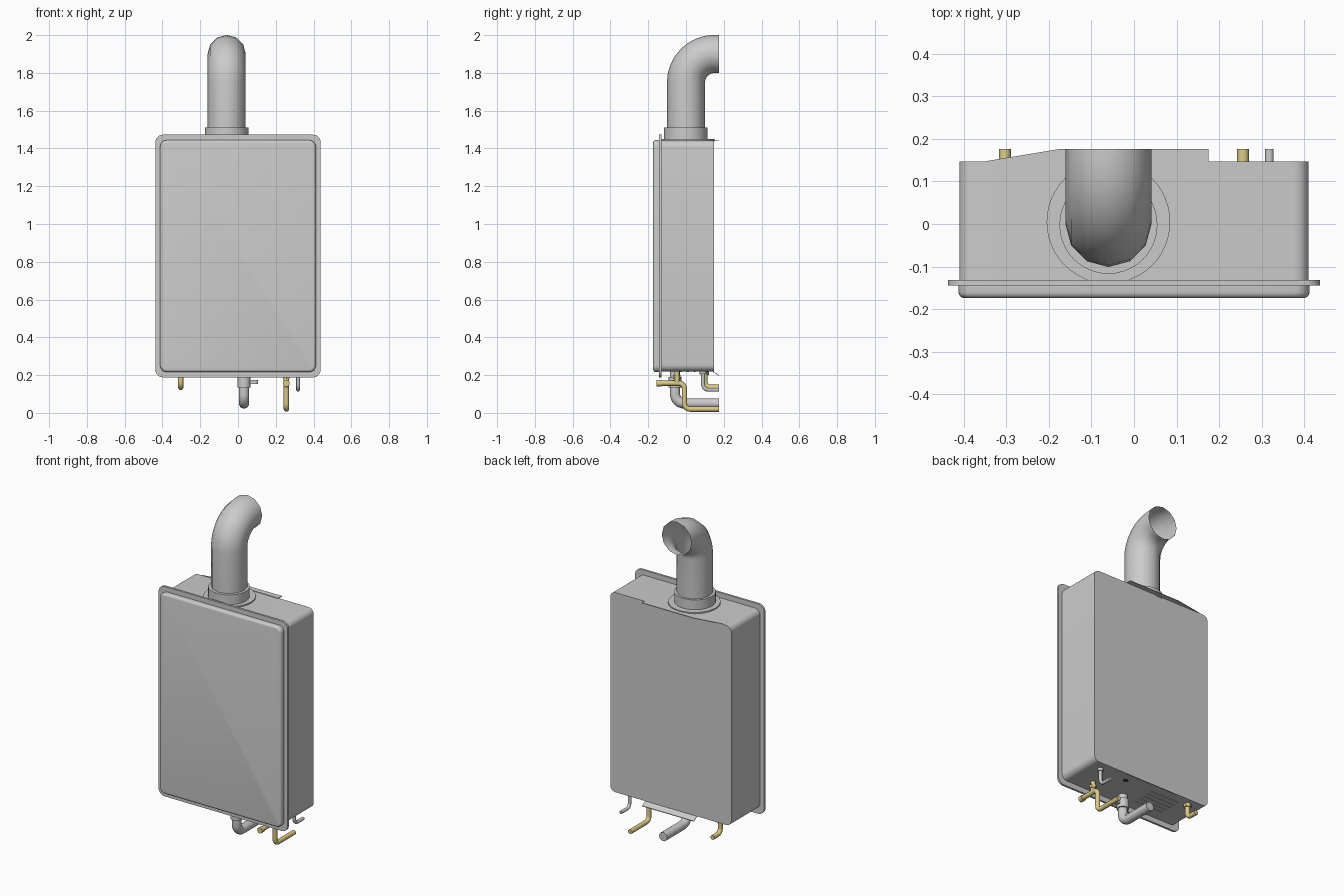
import bpy, bmesh
from math import cos, sin, pi, radians
from mathutils import Vector, Matrix

if "Cube" in bpy.data.objects:
    bpy.data.objects.remove(bpy.data.objects["Cube"])

BRASS = bpy.data.materials.new("brass")
BRASS.diffuse_color = (0.72, 0.6, 0.25, 1)
BRASS.use_nodes = True
BRASS.node_tree.nodes["Principled BSDF"].inputs["Base Color"].default_value = BRASS.diffuse_color
DARK = bpy.data.materials.new("dark")
DARK.diffuse_color = (0.05, 0.05, 0.05, 1)
DARK.use_nodes = True
DARK.node_tree.nodes["Principled BSDF"].inputs["Base Color"].default_value = DARK.diffuse_color


def finish(bm, name, mat=None, angle=35):
    bmesh.ops.recalc_face_normals(bm, faces=bm.faces)
    me = bpy.data.meshes.new(name)
    bm.to_mesh(me)
    bm.free()
    for p in me.polygons:
        p.use_smooth = True
    me.set_sharp_from_angle(angle=radians(angle))
    ob = bpy.data.objects.new(name, me)
    bpy.context.collection.objects.link(ob)
    if mat:
        me.materials.append(mat)
    return ob


def rounded_plate(name, hx, z0, z1, y0, y1, r, front_bevel=0):
    """Rounded rectangle in xz, extruded from y0 (front) to y1 (back)."""
    bm = bmesh.new()
    corners = [(hx - r, z1 - r), (-hx + r, z1 - r), (-hx + r, z0 + r), (hx - r, z0 + r)]
    ring = []
    for q, (cx, cz) in enumerate(corners):
        for i in range(7):
            a = q * pi / 2 + i * pi / 12
            ring.append(bm.verts.new((cx + r * cos(a), y0, cz + r * sin(a))))
    front = bm.faces.new(ring)
    edges = list(front.edges)
    ext = bmesh.ops.extrude_face_region(bm, geom=[front], use_keep_orig=True)
    for v in ext["geom"]:
        if isinstance(v, bmesh.types.BMVert):
            v.co.y = y1
    if front_bevel:
        bmesh.ops.bevel(bm, geom=edges, offset=front_bevel, segments=4, profile=0.5, affect='EDGES')
    return finish(bm, name)


def box(name, lo, hi, mat=None):
    bm = bmesh.new()
    bmesh.ops.create_cube(bm, size=1)
    for v in bm.verts:
        v.co = Vector([(a + b) / 2 + c * (b - a) for a, b, c in zip(lo, hi, v.co)])
    return finish(bm, name, mat)


def disc(name, x, y, z0, z1, r, sides=32, mat=None):
    bm = bmesh.new()
    bmesh.ops.create_cone(bm, cap_ends=True, segments=sides, radius1=r, radius2=r, depth=z1 - z0,
                          matrix=Matrix.Translation((x, y, (z0 + z1) / 2)))
    return finish(bm, name, mat)


def pipe(name, x, pts, r, bend=0.03, sides=12, mat=None, caps=True):
    """Round tube along a (y, z) path at constant x, right-angle corners filleted."""
    P = [Vector((x, y, z)) for y, z in pts]
    path = [(P[0], (P[1] - P[0]).normalized())]
    for p0, p, p1 in zip(P, P[1:], P[2:]):
        a, b = (p - p0).normalized(), (p1 - p).normalized()
        c = p - a * bend + b * bend
        for i in range(9):
            t = i * pi / 16
            path.append((c - b * bend * cos(t) + a * bend * sin(t), a * cos(t) + b * sin(t)))
    path.append((P[-1], (P[-1] - P[-2]).normalized()))
    bm = bmesh.new()
    X = Vector((1, 0, 0))
    rings = []
    for c, t in path:
        n = t.cross(X)
        rings.append([bm.verts.new(c + r * (X * cos(2 * pi * k / sides) + n * sin(2 * pi * k / sides)))
                      for k in range(sides)])
    for A, B in zip(rings, rings[1:]):
        for k in range(sides):
            bm.faces.new((A[k], A[k - 1], B[k - 1], B[k]))
    if caps:
        bm.faces.new(rings[0])
        bm.faces.new(rings[-1])
    return finish(bm, name, mat, 40)


# Cabinet, flange and front cover
rounded_plate("cabinet", 0.41, 0.22, 1.442, -0.132, 0.147, 0.035)
rounded_plate("trim_flange", 0.437, 0.188, 1.473, -0.144, -0.131, 0.04)
rounded_plate("front_cover", 0.412, 0.216, 1.444, -0.174, -0.143, 0.035, 0.014)

# Flue: base disc, collar and open elbow
FX = -0.06
disc("flue_base", FX, 0.005, 1.436, 1.45, 0.145, 48)
disc("flue_collar", FX, -0.002, 1.45, 1.51, 0.115, 40)
pipe("flue_elbow", FX, [(0, 1.5), (0, 1.9), (0.176, 1.9)], 0.101, bend=0.15, caps=False)

# Wall brackets: top strip with a tapering end, bottom strip angled down
for name, pts in (
    ("top_bracket", [(0.175, 0.14, 1.441), (0.175, 0.176, 1.441), (-0.175, 0.176, 1.441), (-0.35, 0.147, 1.441)]),
    ("bottom_bracket", [(0.175, 0.14, 0.219), (0.175, 0.174, 0.197), (-0.175, 0.174, 0.197), (-0.175, 0.14, 0.219)]),
):
    bm = bmesh.new()
    f = bm.faces.new([bm.verts.new(p) for p in pts])
    ext = bmesh.ops.extrude_face_region(bm, geom=[f], use_keep_orig=True)
    for v in ext["geom"]:
        if isinstance(v, bmesh.types.BMVert):
            v.co.z += 0.004
    finish(bm, name)

# Large grey gas pipe with union and lever
pipe("gas_pipe", 0.032, [(-0.058, 0.23), (-0.058, 0.05), (0.176, 0.05)], 0.027, bend=0.05, sides=16)
disc("gas_union", 0.032, -0.058, 0.135, 0.19, 0.035, 16)
box("gas_lever", (0.03, -0.072, 0.153), (0.095, -0.044, 0.175))
disc("gas_lever_tip", 0.093, -0.058, 0.153, 0.175, 0.014, 16)

# Right brass pipe with valve
VX = 0.256
pipe("valve_pipe", VX, [(-0.145, 0.157), (-0.008, 0.157), (-0.008, 0.02), (0.176, 0.02)], 0.014, mat=BRASS)
pipe("valve_inlet", VX, [(-0.048, 0.23), (-0.048, 0.157)], 0.014, mat=BRASS)
pipe("valve_cap", VX, [(-0.155, 0.157), (-0.13, 0.157)], 0.018, mat=BRASS)
disc("valve_nut", VX, -0.048, 0.18, 0.2, 0.02, 6, BRASS)

# Left brass pipe and small grey drain
pipe("left_brass_pipe", -0.303, [(0.1, 0.23), (0.1, 0.135), (0.176, 0.135)], 0.014, mat=BRASS)
disc("left_brass_nut", -0.303, 0.1, 0.2, 0.221, 0.022, 6, BRASS)
pipe("drain_pipe", 0.318, [(0.09, 0.23), (0.09, 0.122), (0.176, 0.122)], 0.01)
disc("drain_nut", 0.318, 0.09, 0.205, 0.221, 0.018, 12)

# Underside: vent slots and cable hole
for i in range(5):
    y = -0.06 + i * 0.035
    box("vent_slot_%d" % i, (-0.25, y - 0.005, 0.216), (-0.06, y + 0.005, 0.222))
disc("cable_hole", 0.13, 0.083, 0.218, 0.222, 0.016, 16, DARK)
